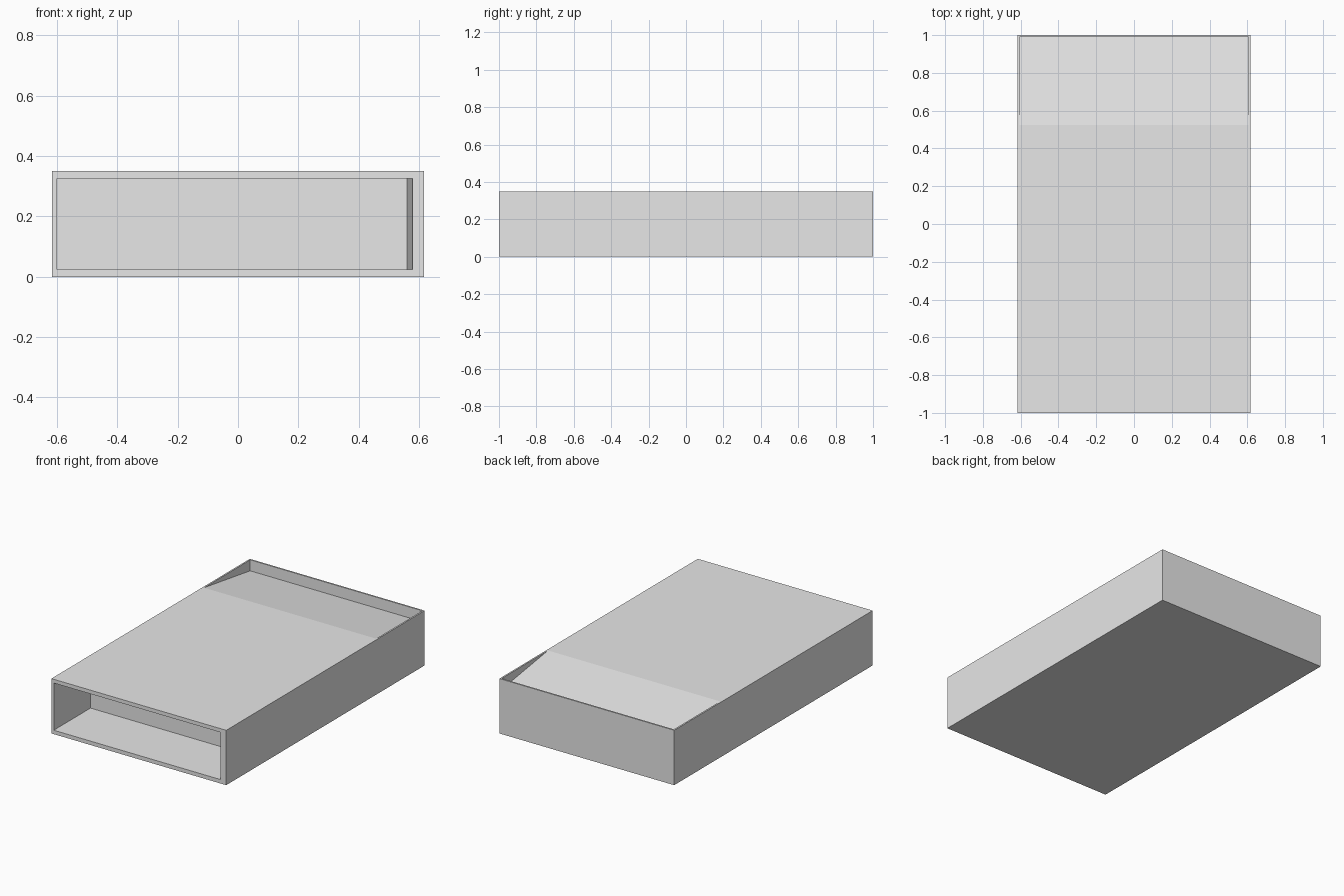
import bpy
import bmesh
from mathutils import Vector

cube = bpy.data.objects.get("Cube")
if cube:
    bpy.data.objects.remove(cube, do_unlink=True)

HALF_W, HALF_L, HEIGHT = 0.617, 1.0, 0.35

grey = bpy.data.materials.new("plain grey")
grey.use_nodes = True
colour = (0.8, 0.8, 0.8, 1)
grey.diffuse_color = colour
grey.node_tree.nodes["Principled BSDF"].inputs["Base Color"].default_value = colour


def face_towards(bm, direction):
    """Return the face whose normal points along the direction."""
    return max(bm.faces, key=lambda f: f.normal.dot(Vector(direction)))


def recess(bm, face, low, high, floor_low, floor_high):
    """Inset a rectangle in a face, then sink it to the floor rectangle."""
    mid = face.calc_center_median()

    def snap(a, b):
        for v in face.verts:
            v.co = [b[i] if v.co[i] > mid[i] else a[i] for i in range(3)]

    bmesh.ops.inset_individual(bm, faces=[face], thickness=0.01)
    snap(low, high)
    bmesh.ops.inset_individual(bm, faces=[face], thickness=0.005)
    snap(floor_low, floor_high)


# Solid outer block
bm = bmesh.new()
bmesh.ops.create_cube(bm, size=1)
for v in bm.verts:
    v.co = (v.co.x * 2 * HALF_W, v.co.y * 2 * HALF_L, (v.co.z + 0.5) * HEIGHT)
bm.normal_update()
front, top = face_towards(bm, (0, -1, 0)), face_towards(bm, (0, 0, 1))

# Front opening, with its left wall tapering slightly inwards
recess(bm, front,
       (-0.60, -HALF_L, 0.025), (0.578, -HALF_L, 0.326),
       (-0.60, -0.63, 0.025), (0.561, -0.63, 0.326))

# Shallow tray sunk into the rear of the top
recess(bm, top,
       (-0.607, 0.524, HEIGHT), (0.607, 0.99, HEIGHT),
       (-0.607, 0.524, 0.28), (0.607, 0.99, 0.28))

bmesh.ops.recalc_face_normals(bm, faces=bm.faces)
mesh = bpy.data.meshes.new("case_body")
bm.to_mesh(mesh)
bm.free()
mesh.materials.append(grey)
body = bpy.data.objects.new("case_body", mesh)
bpy.context.collection.objects.link(body)
